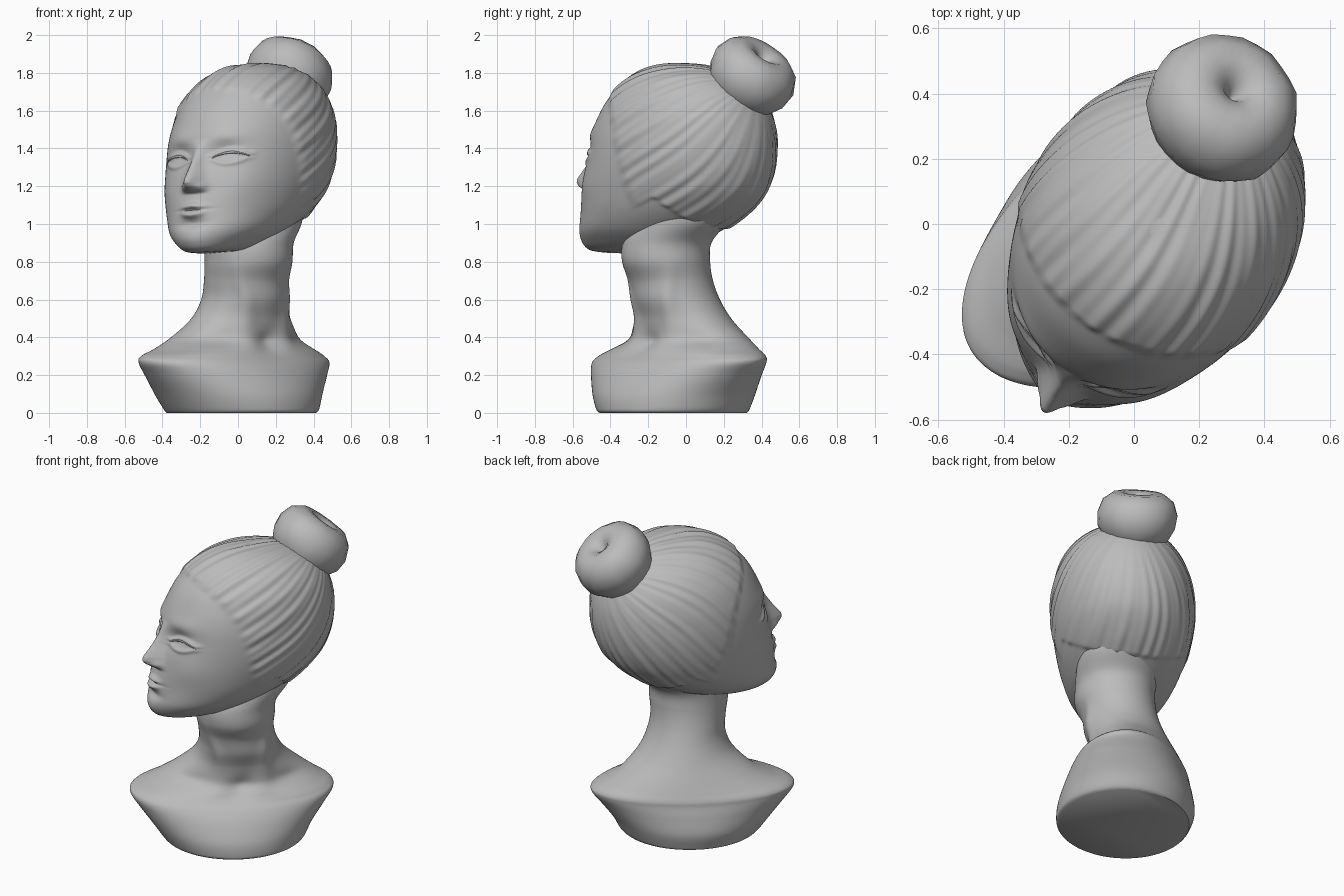
import bpy
import math
import random
from mathutils import Vector

cube = bpy.data.objects.get("Cube")
if cube:
    bpy.data.objects.remove(cube, do_unlink=True)

grey = bpy.data.materials.new("plain_grey")
grey.use_nodes = True
colour = (0.5, 0.5, 0.5, 1)
grey.diffuse_color = colour
grey.node_tree.nodes["Principled BSDF"].inputs["Base Color"].default_value = colour


def finish(obj, angle=50):
    """Give the part its colour and smooth shading."""
    obj.data.materials.append(grey)
    bpy.ops.object.select_all(action="DESELECT")
    obj.select_set(True)
    bpy.context.view_layer.objects.active = obj
    bpy.ops.object.shade_smooth_by_angle(angle=math.radians(angle))


def loft(name, rings, angle=50):
    """Skin a stack of closed rings and cap both ends."""
    count = len(rings[0])
    verts = [point for ring in rings for point in ring]
    faces = []
    for row in range(len(rings) - 1):
        for col in range(count):
            low, nxt = row * count, (col + 1) % count
            faces.append((low + col, low + nxt, low + count + nxt, low + count + col))
    faces.append(tuple(reversed(range(count))))
    faces.append(tuple(range(len(verts) - count, len(verts))))
    mesh = bpy.data.meshes.new(name)
    mesh.from_pydata(verts, [], faces)
    obj = bpy.data.objects.new(name, mesh)
    bpy.context.collection.objects.link(obj)
    finish(obj, angle)


def spline(table, t):
    """Smooth curve through the rows of a table."""
    last = len(table) - 1
    i = min(int(t), last - 1)
    k = t - i
    rows = [table[max(0, min(last, i + j))] for j in (-1, 0, 1, 2)]
    return [b + k / 2 * (c - a + k * (2 * a - 5 * b + 4 * c - d + k * (3 * (b - c) + d - a)))
            for a, b, c, d in zip(*rows)]


def bump(x, centre, width):
    return math.exp(-((x - centre) / width) ** 2)


def step(x):
    x = max(0, min(1, x))
    return x * x * (3 - 2 * x)


def ramp(points, x):
    """Straight-line lookup through (x, value) pairs."""
    if x <= points[0][0]:
        return points[0][1]
    for (xa, ya), (xb, yb) in zip(points, points[1:]):
        if x <= xb:
            return ya + (yb - ya) * (x - xa) / (xb - xa)
    return points[-1][1]


# Neck and shoulders: height, centre x, centre y, half width, front depth, back depth
BUST = [(0, .015, -.065, .405, .385, .375), (.02, .015, -.065, .425, .4, .385),
        (.1, 0, -.06, .475, .405, .39), (.2, -.015, -.045, .55, .38, .355),
        (.265, -.025, -.03, .595, .352, .322), (.3, -.035, -.01, .575, .338, .295),
        (.34, -.03, .01, .49, .315, .265), (.4, -.02, .02, .39, .275, .235),
        (.5, .015, -.015, .28, .235, .235), (.6, .035, -.05, .23, .23, .23),
        (.7, .042, -.08, .22, .22, .225), (.8, .055, -.105, .23, .235, .235),
        (.9, .06, -.1, .235, .235, .235), (1, .09, -.04, .25, .24, .25), (1.1, .1, 0, .26, .24, .26)]
chest_turn = math.radians(40)
across = Vector((math.cos(chest_turn), math.sin(chest_turn), 0))
ahead = Vector((across.y, -across.x, 0))


def bust_point(t, phi):
    z, cx, cy, half_w, front, back = spline(BUST, t)
    side = abs(phi)
    grow = -.028 * bump(phi, 0, .2) * bump(z, .36, .06)            # throat notch
    cord = step((z - .3) / .08) * step((.85 - z) / .25)
    grow += .014 * cord * bump(side, .22 + max(0, z - .33) * 1.6, .2)    # neck cords
    grow += .01 * bump(z, .325, .03) * bump(side, .75, .4)         # collar bones
    grow -= .012 * bump(z, .39, .04) * bump(side, .85, .3)
    depth = front if side < math.pi / 2 else back
    p = across * (half_w + grow) * math.sin(phi) + ahead * (depth + grow) * math.cos(phi)
    return p + Vector((cx, cy, z))


def angles(count, gather=0):
    """Angles round a ring from -pi to pi, packed closer at the front."""
    raw = [-math.pi + 2 * math.pi * i / count for i in range(count)]
    return [a - gather * math.sin(a) for a in raw]


steps = 12
loft("neck_and_shoulders", [[bust_point(i / steps, a) for a in angles(160)]
                            for i in range((len(BUST) - 1) * steps + 1)])

# Head: height, front, back, half width, in the frame of the turned head
HEAD = [(.85, .48, .12, .09), (.862, .545, .05, .15), (.9, .575, -.07, .215), (.96, .583, -.2, .285),
        (1.05, .565, -.35, .342), (1.15, .55, -.46, .378), (1.25, .53, -.515, .4),
        (1.35, .512, -.54, .41), (1.45, .49, -.545, .408), (1.55, .45, -.53, .392),
        (1.65, .39, -.49, .355), (1.74, .3, -.41, .29), (1.8, .2, -.3, .205),
        (1.83, .1, -.18, .12), (1.838, 0, -.06, .02)]
NOSE = [(1.16, 0), (1.18, .045), (1.2, .082), (1.22, .1), (1.24, .1), (1.3, .062),
        (1.37, .028), (1.45, 0)]
HAIRLINE = [(1.08, .1), (1.3, .16), (1.5, .22), (1.6, .28), (1.7, .365), (1.78, .5)]
HAIR_EDGE = [(-.4, .87), (-.2, .98), (-.06, 1.1), (.08, 1.04)]
turn = math.radians(32)
EYE_U, EYE_Z = .165, 1.345


def face_relief(u, z):
    """Forward push that models the features."""
    side = abs(u)
    d = ramp(NOSE, z) * bump(u, 0, ramp([(1.18, .056), (1.24, .052), (1.32, .038)], z))
    d += .016 * bump(side, .055, .024) * bump(z, 1.195, .022)      # nostril wings
    d -= .036 * bump(side, .135, .085) * bump(z, 1.365, .06)       # eye sockets
    d += .01 * bump(side, .16, .1) * bump(z, 1.46, .045)           # brows
    d += .014 * bump(side, .25, .09) * bump(z, 1.2, .1)            # cheeks
    gap = .024 * (1 - ((side - EYE_U) / .085) ** 2)
    if gap > -.03:                                                # lids round the eyes
        edge = abs(z - EYE_Z) - max(0, gap)
        lid = .016 if z > EYE_Z else .01
        d += lid * bump(edge, .01, .014) * step((gap + .03) / .04)
        d += .014 * bump(side, EYE_U, .065) * bump(z, EYE_Z, .04)
    lips = step((.105 - side) / .09)
    d += .01 * bump(u, 0, .1) * bump(z, 1.08, .07)                 # mouth mound
    d += lips * (.02 * bump(z, 1.098 - .12 * side, .016) + .022 * bump(z, 1.048 + .12 * side, .018))
    d -= .013 * bump(u, 0, .085) * bump(z, 1.074, .008)
    d -= .018 * bump(u, 0, .08) * bump(z, 1.0, .025)
    d += .01 * bump(u, 0, .08) * bump(z, .92, .05)                 # chin
    return d


def place(s, f, z):
    """Turned head frame to world, with a slight sideways tilt."""
    side = s + .07
    return Vector((side * math.cos(turn) - f * math.sin(turn),
                   -side * math.sin(turn) - f * math.cos(turn), z + .07 * s))


def hair_relief(s, f, z):
    """Thickness of the swept hair, with grooves running to the bun."""
    inside = step((ramp(HAIRLINE, z) - f) / .08)
    mask = inside * step((z - ramp(HAIR_EDGE, f)) / .04)
    if mask == 0:
        return 0
    p = Vector((s, f, z - 1.35))
    pole = Vector((0, -.78, .62)).angle(p)
    phi = math.atan2(p.y * .62 + p.z * .78, s) + .12 * math.sin(2 * pole)
    wave = math.sin(27 * phi + 2.5 * math.sin(4 * phi + pole)) + .7 * math.sin(46 * phi + 3 * pole)
    return mask * (.009 + .0033 * wave * math.sin(pole))


def head_point(t, theta):
    z, front, back, half = spline(HEAD, t)
    s = half * math.sin(theta)
    f = (front + back) / 2 + (front - back) / 2 * math.cos(theta)
    thick = hair_relief(s, f, z)
    out = Vector((s, f, z - 1.35)).normalized() * thick
    f += face_relief(s, z) * step(math.cos(theta) * 3)
    return place(s + out.x, f + out.y, z + out.z)


steps = 17
loft("head_with_swept_hair", [[head_point(i / steps, a) for a in angles(240, .45)]
                              for i in range((len(HEAD) - 1) * steps + 1)], 70)


def face_surface(u, z):
    """Point on the face at a sideways offset and height."""
    t = min((i / 50 for i in range(50 * (len(HEAD) - 1))), key=lambda k: abs(spline(HEAD, k)[0] - z))
    return head_point(t, math.asin(u / spline(HEAD, t)[3]))


# Upper lash lines
for label, sign in (("left", 1), ("right", -1)):
    curve = bpy.data.curves.new(label + "_lash_line", "CURVE")
    curve.dimensions = "3D"
    curve.bevel_depth = .006
    line = curve.splines.new("POLY")
    line.points.add(12)
    for i, point in enumerate(line.points):
        k = i / 6 - 1
        spot = face_surface(sign * (EYE_U + .09 * k), EYE_Z + .024 * (1 - k * k))
        point.co = (*spot, 1)
        point.radius = 1.1 - abs(k) * .6
    lash = bpy.data.objects.new(label + "_lash_line", curve)
    bpy.context.collection.objects.link(lash)
    curve.materials.append(grey)

# Hair bun: a squashed, dimpled ball tipped backwards
PROFILE = [(.01, -.18), (.1, -.172), (.18, -.125), (.228, -.04), (.236, .035), (.208, .11),
           (.15, .155), (.09, .158), (.045, .135), (.02, .1), (.005, .07)]
random.seed(4)
tip = Vector((.35, .5, .78)).to_track_quat("Z", "Y")
centre = Vector((.267, .345, 1.776))
bun = []
for r, h in PROFILE:
    wobble = .004 if r > .05 else 0
    bun.append([centre + tip @ Vector((math.cos(a) * rr, math.sin(a) * rr, h))
                for a in angles(26) for rr in [r + random.uniform(-wobble, wobble)]])
loft("hair_bun", bun)
